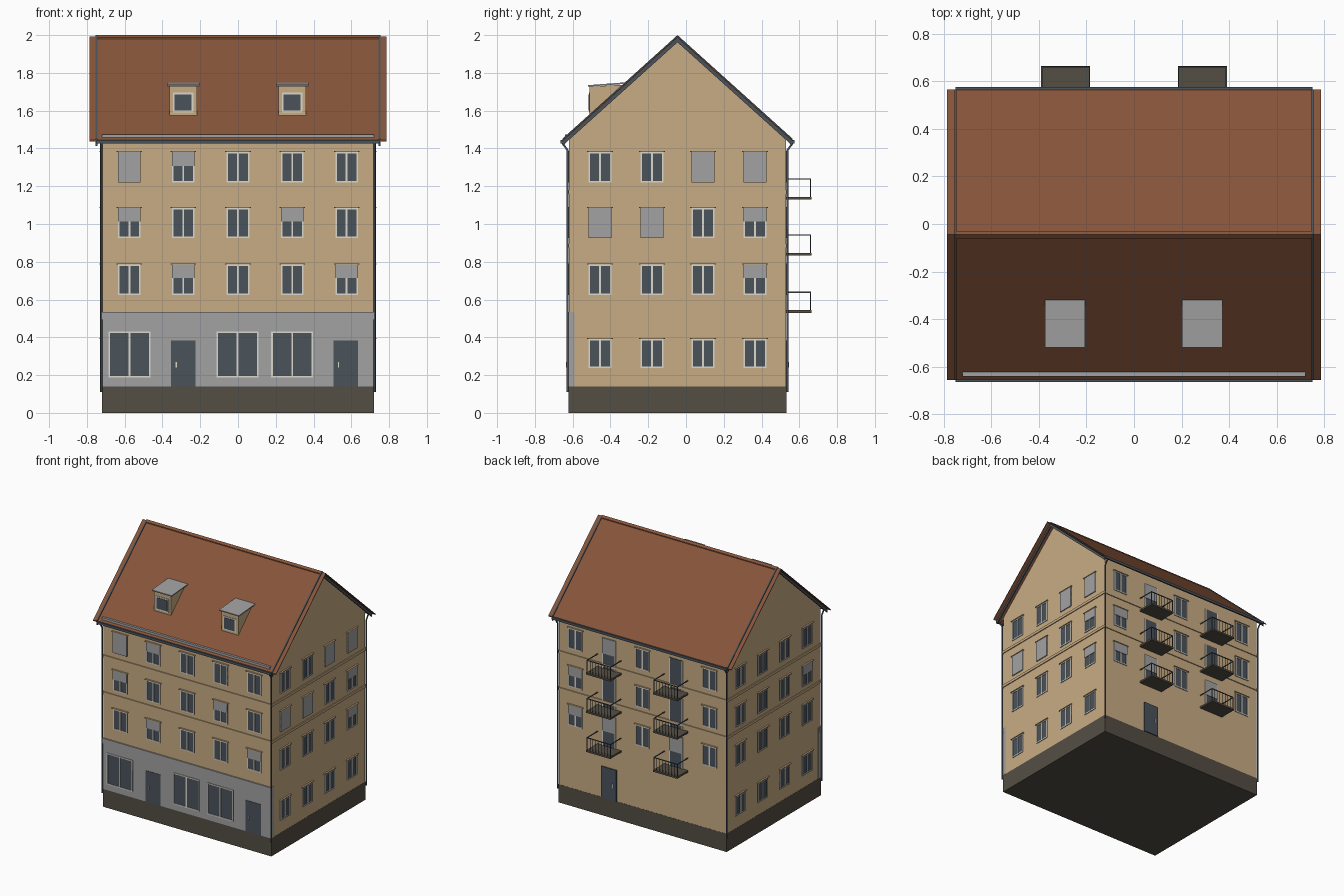
import bpy, bmesh

if "Cube" in bpy.data.objects:
    bpy.data.objects.remove(bpy.data.objects["Cube"])

def srgb(name, *c):
    m = bpy.data.materials.new(name)
    m.diffuse_color = [((v / 255 + 0.055) / 1.055) ** 2.4 for v in c] + [1]
    m.use_nodes = True
    m.node_tree.nodes["Principled BSDF"].inputs["Base Color"].default_value = m.diffuse_color
    return m

WALL = srgb("beige_plaster", 200, 172, 132)
GREY = srgb("light_grey", 162, 162, 162)
SLATE = srgb("slate_blue", 74, 83, 91)
TILE = srgb("roof_brown", 135, 85, 58)
STONE = srgb("dark_stone", 84, 78, 68)
WHITE = srgb("frame_white", 220, 216, 206)

X, YF, YB = 0.72, -0.62, 0.53       # wall planes
RY, SLOPE = -0.045, 0.9             # ridge position and roof pitch

class Part:
    """Collects boxes and extruded profiles into one single-colour object."""
    def __init__(self, name, mat):
        self.name, self.mat, self.bm = name, mat, bmesh.new()

    def box(self, x0, x1, y0, y1, z0, z1):
        r = bmesh.ops.create_cube(self.bm, size=1)
        for v in r["verts"]:
            v.co = ((x0 + x1) / 2 + v.co.x * abs(x1 - x0),
                    (y0 + y1) / 2 + v.co.y * abs(y1 - y0),
                    (z0 + z1) / 2 + v.co.z * abs(z1 - z0))
        return self

    def prism(self, yz, x0, x1):
        f = self.bm.faces.new([self.bm.verts.new((x0, y, z)) for y, z in yz])
        r = bmesh.ops.extrude_face_region(self.bm, geom=[f])
        for g in r["geom"]:
            if isinstance(g, bmesh.types.BMVert):
                g.co.x = x1
        return self

    def plate(self, side, u0, u1, z0, z1, d1, d0=0.0):
        """Box lying on a wall: u along the wall, d out of it."""
        if side == "front":
            return self.box(u0, u1, YF - d1, YF - d0, z0, z1)
        if side == "back":
            return self.box(u0, u1, YB + d0, YB + d1, z0, z1)
        s = 1 if side == "right" else -1
        return self.box(s * (X + d0), s * (X + d1), u0, u1, z0, z1)

    def finish(self):
        bmesh.ops.recalc_face_normals(self.bm, faces=self.bm.faces)
        me = bpy.data.meshes.new(self.name)
        self.bm.to_mesh(me)
        self.bm.free()
        me.materials.append(self.mat)
        bpy.context.collection.objects.link(bpy.data.objects.new(self.name, me))

def roof_z(y, top=2.0):
    return top - SLOPE * abs(y - RY)

def chevron(top, t, y0=-0.655, y1=0.565):
    return [(y0, roof_z(y0, top)), (RY, top), (y1, roof_z(y1, top)),
            (y1, roof_z(y1, top) - t), (RY, top - t), (y0, roof_z(y0, top) - t)]

# plinth, walls with gables, shop front, string courses
Part("plinth", STONE).box(-X - .001, X + .001, YF - .001, YB + .001, 0, 0.14).finish()
Part("walls", WALL).prism([(YF, .14), (YB, .14), (YB, 1.46), (RY, 1.975), (YF, 1.46)], -X, X).finish()
shop = Part("shop_front", GREY)
shop.box(-X - .002, X + .002, YF - .005, -0.59, .14, .535)
shop.box(-X - .003, X + .003, YF - .010, -0.60, .495, .535).finish()
bands = Part("string_courses", WALL)
for z in (0.885, 1.17):
    bands.box(-X - .007, X + .007, YF - .007, YB + .007, z - .01, z + .01)
bands.finish()

# roof sheet, ridge cap, slate verge boards and gutters
Part("roof", TILE).prism(chevron(1.993, .007), -.785, .785).finish()
Part("ridge_cap", TILE).prism(chevron(2.0, .01, RY - .015, RY + .015), -.745, .745).finish()
verge = Part("verge_boards", SLATE)
for s in (-1, 1):
    verge.prism(chevron(2.0, .038), s * .745, s * .755)
verge.finish()
gutter = Part("gutters", SLATE)
gutter.box(-.75, .75, -.665, -.653, 1.427, 1.446)
gutter.box(-.75, .75, .563, .575, 1.427, 1.446).finish()
Part("snow_guard", GREY).box(-X, X, -.64, -.622, 1.45, 1.475).finish()

# downpipes at the four corners
for name, yw, ye in (("front", YF - .007, -.655), ("back", YB + .007, .565)):
    for side, s in (("left", -1), ("right", 1)):
        cu = bpy.data.curves.new(f"downpipe_{name}_{side}", "CURVE")
        cu.dimensions, cu.bevel_depth, cu.bevel_resolution = "3D", .006, 1
        cu.use_fill_caps = True
        sp = cu.splines.new("POLY")
        pts = [(ye, 1.445), (ye, 1.43), (yw, 1.39), (yw, .11)]
        sp.points.add(len(pts) - 1)
        for p, (y, z) in zip(sp.points, pts):
            p.co = (s * .724, y, z, 1)
        cu.materials.append(SLATE)
        bpy.context.collection.objects.link(bpy.data.objects.new(cu.name, cu))

# windows and doors
glass, frame = Part("window_glass", SLATE), Part("window_frames", WHITE)
blinds, heads = Part("roller_blinds", GREY), Part("window_heads", WALL)
doors, handles = Part("doors", SLATE), Part("door_handles", WHITE)

def window(side, u, z0, z1, w=.12, blind="o", d=0.0, t=.008):
    a, b = u - w / 2, u + w / 2
    glass.plate(side, a, b, z0, z1, d + .002)
    for r in ((a, a + t, z0, z1), (b - t, b, z0, z1), (a, b, z0, z0 + t),
              (a, b, z1 - t, z1), (u - .005, u + .005, z0, z1)):
        frame.plate(side, *r, d + .006)
    if blind != "o":                # h = half down, f = fully down
        low = z0 if blind == "f" else z0 + (z1 - z0) * .55
        blinds.plate(side, a, b, low, z1, d + .008)
    if w < .15:
        heads.plate(side, a - .008, b + .008, z1, z1 + .006, d + .012)

ROWS = ((.625, .785), (.925, 1.085), (1.22, 1.38))
FRONT_X = (-.575, -.29, 0, .287, .575)
SIDE_Y = (-.455, -.18, .09, .365)
LAYOUT = {   # blinds per floor, lowest first
    "front": (FRONT_X, ("ohooh", "hooho", "fhooo")),
    "back": ((-.575, 0, .575), ("ooh", "ooh", "ooo")),
    "right": (SIDE_Y, ("oooh", "ffoh", "ooff")),
    "left": (SIDE_Y, ("oooo", "hooo", "oooo")),
}
for side, (cols, floors) in LAYOUT.items():
    for (z0, z1), states in zip(ROWS, floors):
        for u, st in zip(cols, states):
            window(side, u, z0, z1, blind=st)
    if side in ("left", "right"):
        for u in cols:
            window(side, u, .237, .39)
for u in (-.575, -.002, .287):      # shop windows
    window("front", u, .187, .43, w=.222, d=.005)
for side, u in (("front", -.29), ("front", .57), ("back", .287)):
    doors.plate(side, u - .065, u + .065, .14, .382, .008)
    handles.plate(side, u - .04, u - .034, .24, .27, .014)

# balconies with their doors on the back
slabs, rails = Part("balcony_slabs", STONE), Part("balcony_rails", SLATE)
R = .0025
for u in (-.287, .287):
    a, b, yo = u - .103, u + .103, .662
    for i, z in enumerate((.53, .833, 1.13)):
        slabs.box(a, b, YB, yo + .003, z, z + .014)
        doors.plate("back", u - .055, u + .055, z + .014, ROWS[i][1], .004)
        for e in (u - .055, u + .055):
            frame.plate("back", e - .004, e + .004, z + .014, ROWS[i][1], .006)
        if (i, u > 0) in ((0, True), (0, False), (2, True)):
            blinds.plate("back", u - .055, u + .055, z + .13, ROWS[i][1], .008)
        top = z + .112
        rails.box(a, b, yo - R * 2, yo, top - .006, top)
        for e in (a + R, b - R):
            rails.box(e - R, e + R, YB, yo, top - .006, top)
        for k in range(9):
            e = a + R + k * (b - a - 2 * R) / 8
            rails.box(e - R / 2, e + R / 2, yo - R * 2, yo - R, z, top)
        for e in (a + R, b - R):
            rails.box(e - R, e + R, yo - R * 2, yo, z, top)

# dormers
cheeks, lids = Part("dormers", WALL), Part("dormer_roofs", GREY)
for u in (-.29, .287):
    cheeks.prism([(-.51, 1.575), (-.51, 1.727), (-.34, 1.737)], u - .073, u + .073)
    lids.prism([(-.52, 1.727), (-.52, 1.735), (-.32, 1.75), (-.32, 1.742)], u - .085, u + .085)
    frame.box(u - .055, u + .055, -.514, -.51, 1.59, 1.695)
    glass.box(u - .045, u + .045, -.517, -.51, 1.6, 1.685)

for p in (glass, frame, blinds, heads, doors, handles, slabs, rails, cheeks, lids):
    p.finish()
